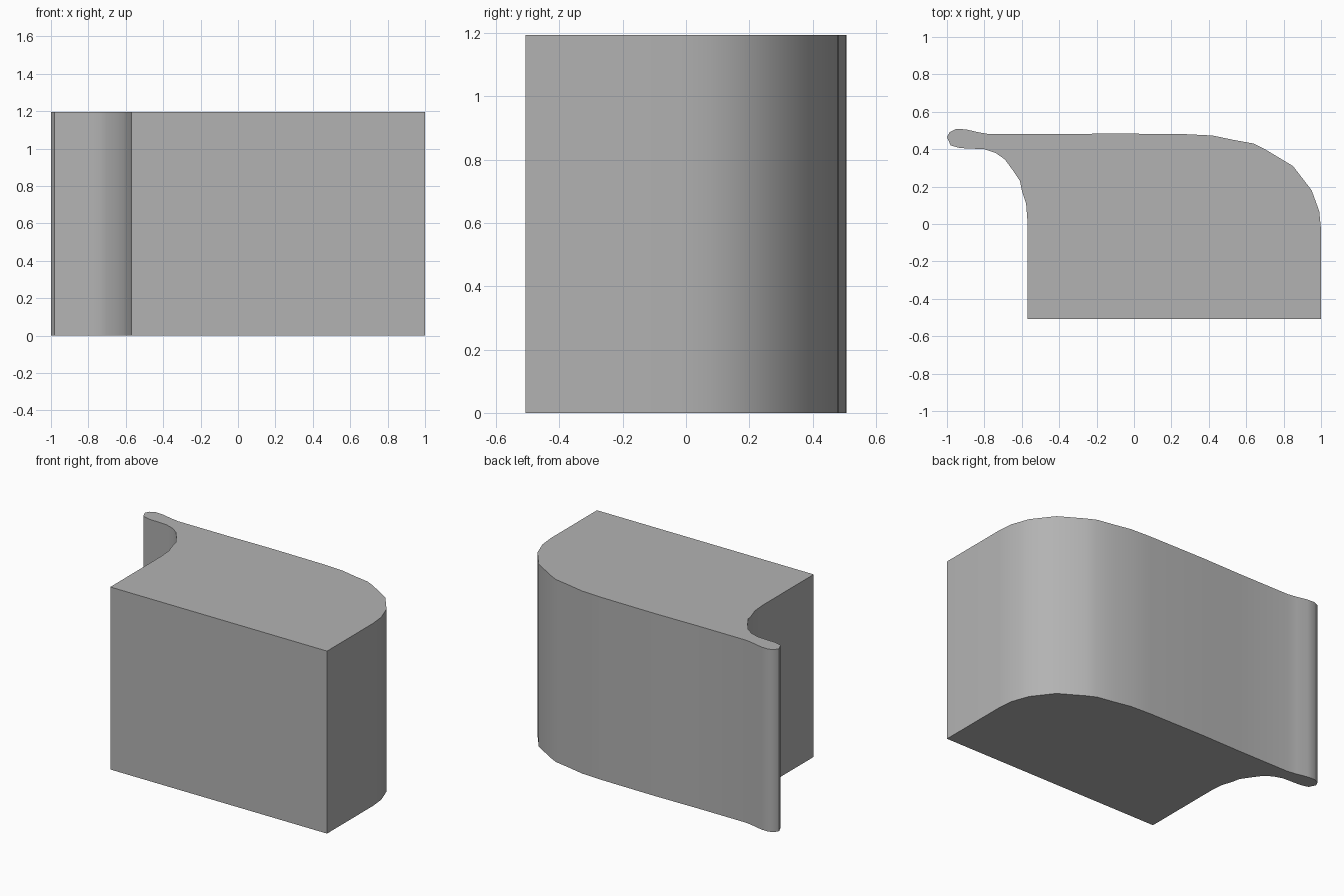
import bpy, bmesh
from math import radians

cube = bpy.data.objects.get("Cube")
if cube:
    bpy.data.objects.remove(cube, do_unlink=True)

HEIGHT = 1.195

# Plan outline, counter-clockwise from the front right corner
block_front = [(-0.57, -0.507), (1.0, -0.507)]
rounded_corner = [(1.0, -0.03), (0.99, 0.07), (0.95, 0.18), (0.85, 0.31),
                  (0.70, 0.40), (0.64, 0.43), (0.53, 0.45), (0.42, 0.473)]
back_edge = [(0.28, 0.48), (-0.12, 0.484), (-0.4, 0.48), (-0.77, 0.48)]
lip_tip = [(-0.83, 0.49), (-0.9, 0.506), (-0.95, 0.508), (-0.985, 0.492),
           (-1.0, 0.465), (-0.98, 0.42), (-0.93, 0.406)]
hollow = [(-0.8, 0.4), (-0.74, 0.38), (-0.69, 0.345), (-0.65, 0.29),
          (-0.61, 0.23), (-0.60, 0.18), (-0.577, 0.11), (-0.57, 0.02)]
outline = block_front + rounded_corner + back_edge + lip_tip + hollow

# Extrude the outline upwards into a solid
bm = bmesh.new()
base = bm.faces.new([bm.verts.new((x, y, 0)) for x, y in outline])
top = bmesh.ops.extrude_face_region(bm, geom=[base], use_keep_orig=True)
top_verts = [g for g in top["geom"] if isinstance(g, bmesh.types.BMVert)]
bmesh.ops.translate(bm, verts=top_verts, vec=(0, 0, HEIGHT))
bmesh.ops.recalc_face_normals(bm, faces=bm.faces)
mesh = bpy.data.meshes.new("lipped_block")
bm.to_mesh(mesh)
bm.free()

block = bpy.data.objects.new("lipped_block", mesh)
bpy.context.collection.objects.link(block)

# Plain grey material
grey = bpy.data.materials.new("plain_grey")
grey.use_nodes = True
colour = (0.45, 0.45, 0.45, 1)
grey.diffuse_color = colour
grey.node_tree.nodes["Principled BSDF"].inputs["Base Color"].default_value = colour
mesh.materials.append(grey)

# Smooth curved walls, sharp rims and corners
bpy.ops.object.select_all(action="DESELECT")
block.select_set(True)
bpy.context.view_layer.objects.active = block
bpy.ops.object.shade_smooth_by_angle(angle=radians(40))
